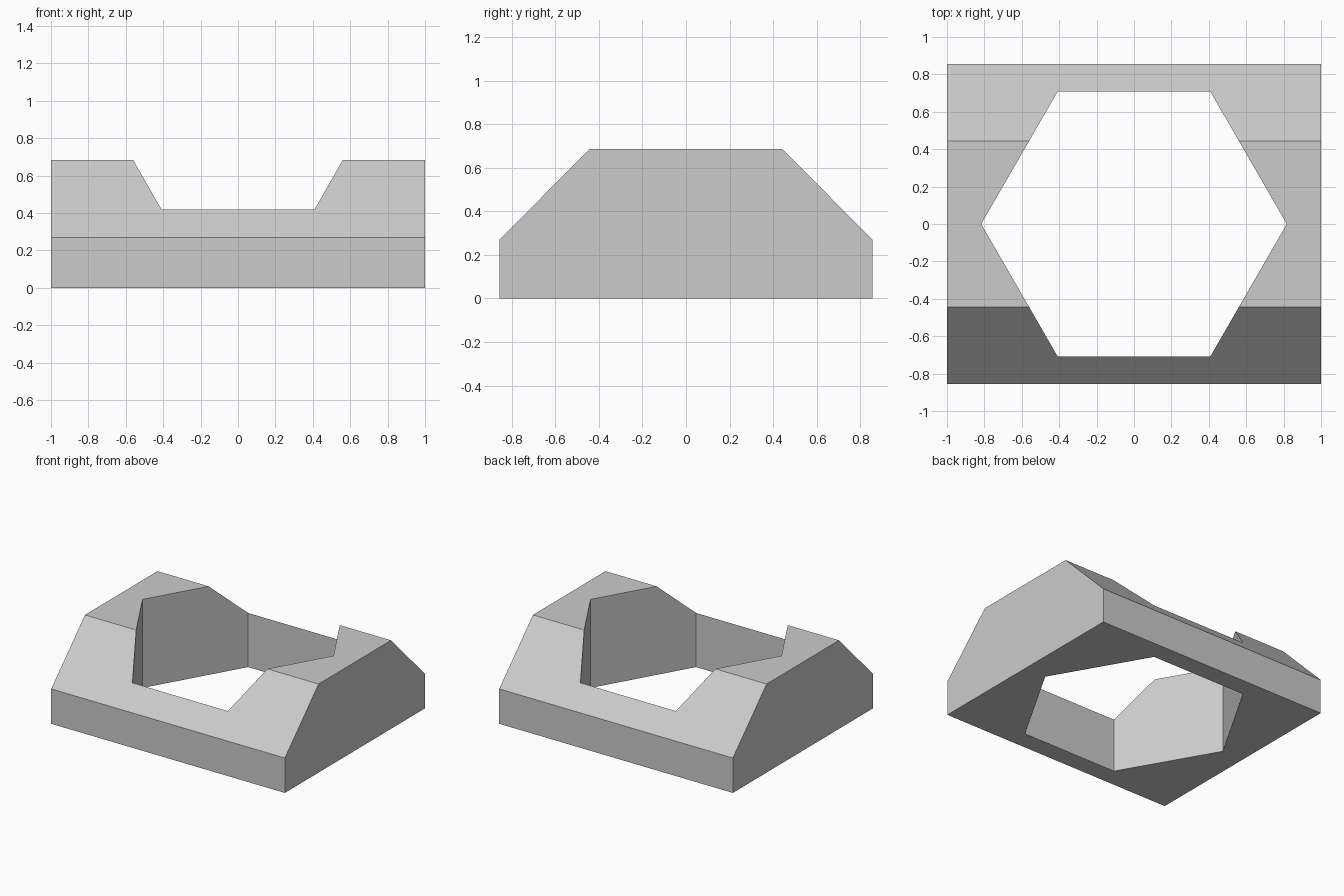
import bpy
import bmesh
from math import cos, sin, pi
from mathutils import Vector

cube = bpy.data.objects.get("Cube")
if cube:
    bpy.data.objects.remove(cube, do_unlink=True)

# Plain grey material
GREY = (0.6, 0.6, 0.6, 1.0)
grey = bpy.data.materials.new("light_grey")
grey.use_nodes = True
grey.diffuse_color = GREY
grey.node_tree.nodes["Principled BSDF"].inputs["Base Color"].default_value = GREY


def prism(name, outline, direction):
    """Extrude a closed outline of points along a direction."""
    bm = bmesh.new()
    face = bm.faces.new([bm.verts.new(p) for p in outline])
    result = bmesh.ops.extrude_face_region(bm, geom=[face])
    moved = [v for v in result["geom"] if isinstance(v, bmesh.types.BMVert)]
    bmesh.ops.translate(bm, verts=moved, vec=Vector(direction))
    bmesh.ops.recalc_face_normals(bm, faces=bm.faces)
    mesh = bpy.data.meshes.new(name)
    bm.to_mesh(mesh)
    bm.free()
    mesh.materials.append(grey)
    obj = bpy.data.objects.new(name, mesh)
    bpy.context.collection.objects.link(obj)
    return obj


# Block with sloped front and back, swept across the width
half_profile = [(0.855, 0), (0.855, 0.27), (0.443, 0.685)]
profile = half_profile + [(-y, z) for y, z in reversed(half_profile)]
block = prism("sloped_block", [(-1, y, z) for y, z in profile], (2, 0, 0))

# Hexagonal opening through the full height
RADIUS = 0.817
hexagon = [(RADIUS * cos(i * pi / 3), RADIUS * sin(i * pi / 3), -0.5) for i in range(6)]
cutter = prism("hexagon_cutter", hexagon, (0, 0, 2))
cutter.hide_render = True

cut = block.modifiers.new("hexagon_opening", "BOOLEAN")
cut.operation = "DIFFERENCE"
cut.solver = "EXACT"
cut.object = cutter
bpy.context.view_layer.objects.active = block
bpy.ops.object.modifier_apply(modifier=cut.name)
bpy.data.objects.remove(cutter, do_unlink=True)
